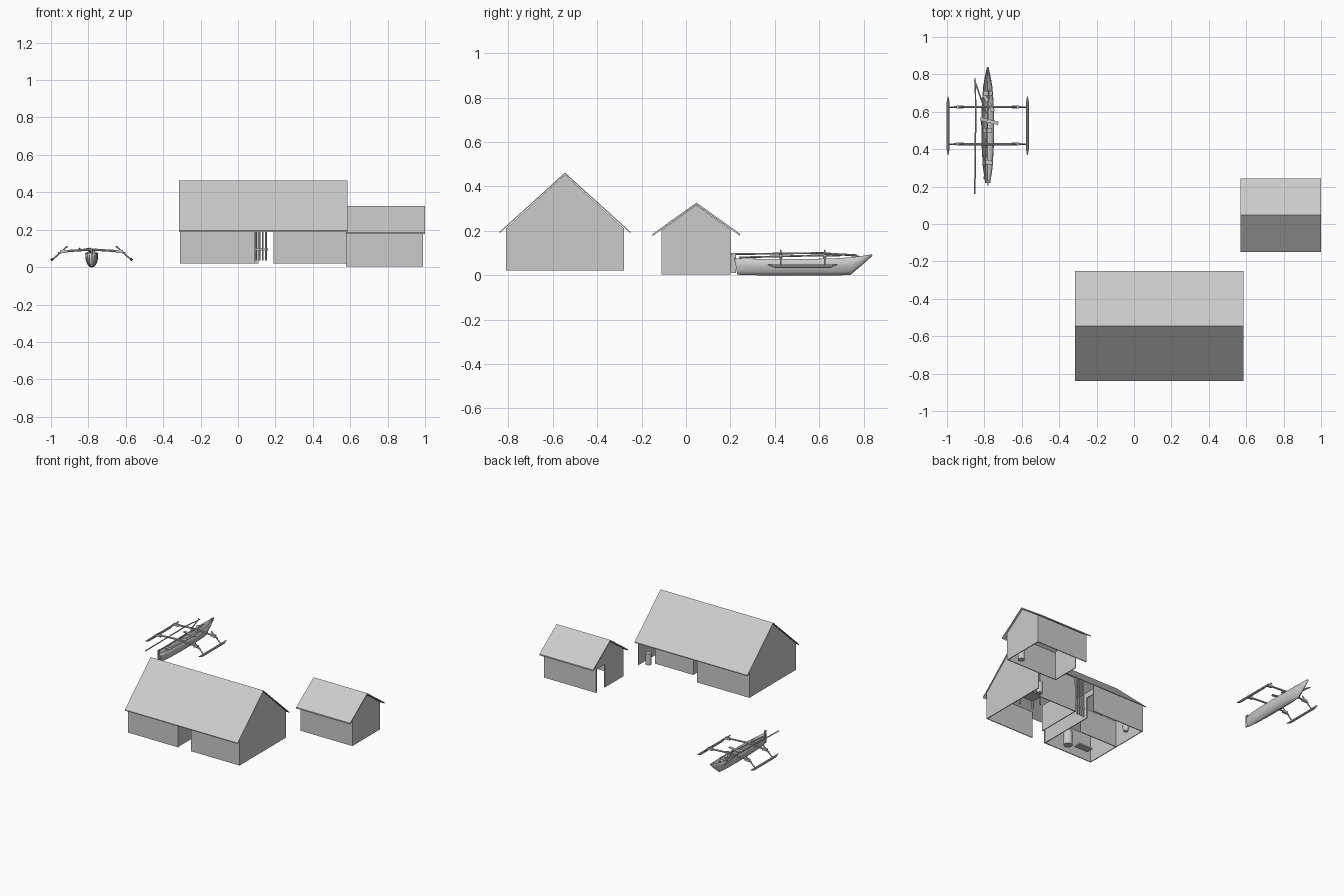
import bpy, bmesh, math
from mathutils import Vector

if "Cube" in bpy.data.objects:
    bpy.data.objects.remove(bpy.data.objects["Cube"])

def mesh_obj(name, verts, faces):
    me = bpy.data.meshes.new(name)
    me.from_pydata(verts, [], faces)
    bm = bmesh.new(); bm.from_mesh(me)
    bmesh.ops.recalc_face_normals(bm, faces=bm.faces)
    bm.to_mesh(me); bm.free()
    ob = bpy.data.objects.new(name, me)
    bpy.context.collection.objects.link(ob)
    return ob

def box(name, x0, x1, y0, y1, z0, z1):
    v = [(x, y, z) for x in (x0, x1) for y in (y0, y1) for z in (z0, z1)]
    return mesh_obj(name, v, [(0, 1, 3, 2), (4, 6, 7, 5), (0, 4, 5, 1), (2, 3, 7, 6), (0, 2, 6, 4), (1, 5, 7, 3)])

def extrude_x(name, prof, x0, x1):
    """Extrude a (y, z) outline along x."""
    n = len(prof)
    v = [(x, y, z) for x in (x0, x1) for y, z in prof]
    f = [tuple(range(n)), tuple(range(n, 2 * n))]
    f += [(i, (i + 1) % n, n + (i + 1) % n, n + i) for i in range(n)]
    return mesh_obj(name, v, f)

def rod(name, a, b, r, r2=None, sides=8):
    a, b = Vector(a), Vector(b)
    bm = bmesh.new()
    bmesh.ops.create_cone(bm, cap_ends=True, segments=sides, radius1=r, radius2=r if r2 is None else r2, depth=(b - a).length)
    me = bpy.data.meshes.new(name); bm.to_mesh(me); bm.free()
    ob = bpy.data.objects.new(name, me)
    bpy.context.collection.objects.link(ob)
    ob.location = (a + b) / 2
    ob.rotation_euler = (b - a).to_track_quat('Z', 'Y').to_euler()
    return ob

def roof(name, x0, x1, ym, half, ze, zr, t):
    prof = [(ym - half, ze), (ym, zr), (ym + half, ze), (ym + half, ze - t), (ym, zr - t), (ym - half, ze - t)]
    return extrude_x(name, prof, x0, x1)

def gable(name, x0, x1, ya, yb, z0, zw, zr):
    m = (ya + yb) / 2
    return extrude_x(name, [(ya, z0), (ya, zw), (m, zr), (yb, zw), (yb, z0)], x0, x1)

T = 0.006
# Large house shell
roof("large_roof", -0.315, 0.585, -0.545, 0.295, 0.195, 0.462, 0.006)
gable("large_left_gable", -0.31, -0.31 + T, -0.81, -0.28, 0.02, 0.21, 0.453)
gable("large_right_gable", 0.58 - T, 0.58, -0.81, -0.28, 0.02, 0.21, 0.453)
for n, x0, x1 in (("left", -0.31, 0.09), ("right", 0.19, 0.58)):
    box("large_front_wall_" + n, x0, x1, -0.81, -0.81 + T, 0.02, 0.212)
box("large_back_wall", -0.31, 0.11, -0.28 - T, -0.28, 0.02, 0.212)
box("porch_wall", 0.2, 0.5, -0.36 - T, -0.36, 0.02, 0.27)

# Inside walls
box("corridor_wall_left", 0.08, 0.086, -0.81, -0.38, 0.02, 0.21)
box("corridor_lintel", 0.08, 0.086, -0.38, -0.28, 0.17, 0.21)
box("corridor_wall_right", 0.194, 0.2, -0.7, -0.36, 0.02, 0.21)
box("room_divider", -0.31, 0.0, -0.55, -0.544, 0.02, 0.21)

# Slatted screen in the corridor
for i in range(4):
    x = 0.096 + i * 0.018
    rod("screen_slat", (x, -0.4, 0.035), (x, -0.4, 0.3), 0.005)
box("screen_rail", 0.086, 0.16, -0.403, -0.397, 0.09, 0.1)

# Furniture
rod("porch_barrel", (0.53, -0.33, 0.02), (0.53, -0.33, 0.1), 0.02, sides=16)
rod("store_barrel", (-0.05, -0.73, 0.02), (-0.05, -0.73, 0.12), 0.03, sides=16)
rod("cooking_pot", (-0.235, -0.363, 0.03), (-0.235, -0.363, 0.07), 0.015, 0.025, 16)
box("bench", -0.24, -0.13, -0.76, -0.71, 0.05, 0.06)
box("table_top", 0.42, 0.55, -0.53, -0.43, 0.085, 0.095)
for x in (0.43, 0.54):
    for y in (-0.52, -0.44):
        rod("table_leg", (x, y, 0.02), (x, y, 0.085), 0.005)

# Small house, doorway in the left gable
roof("small_roof", 0.57, 1.0, 0.047, 0.197, 0.186, 0.327, 0.009)
gable("small_right_gable", 0.99 - T, 0.99, -0.11, 0.203, 0.003, 0.203, 0.316)
extrude_x("small_left_gable", [(-0.11, 0.003), (-0.11, 0.203), (0.047, 0.316), (0.203, 0.203), (0.203, 0.003),
                              (0.193, 0.003), (0.193, 0.17), (0.1, 0.17), (0.1, 0.003)], 0.577, 0.577 + T)
box("small_front_wall", 0.577, 0.99, -0.11, -0.11 + T, 0.003, 0.204)
box("small_back_wall", 0.577, 0.99, 0.203 - T, 0.203, 0.003, 0.204)
rod("small_barrel", (0.92, -0.05, 0.003), (0.92, -0.05, 0.075), 0.022, sides=16)

# Boat hull, lofted from U-shaped sections
CX = -0.782
stations = [(0.232, 0.012, 0.004, 0.076), (0.3, 0.024, 0.002, 0.074), (0.42, 0.031, 0.0, 0.073), (0.55, 0.033, 0.0, 0.073),
            (0.66, 0.029, 0.0, 0.075), (0.74, 0.022, 0.003, 0.08), (0.79, 0.013, 0.045, 0.086), (0.838, 0.003, 0.088, 0.094)]
N = 9
verts = []
for y, w, zb, zt in stations:
    for k in range(N):
        a = math.pi * k / (N - 1)
        rake = 0.012 if y < 0.25 else 0
        z = zt - (zt - zb) * math.sin(a) ** 0.8
        verts.append((CX - w * math.cos(a), y - rake * (z - zb) / (zt - zb), z))
faces = [(i * N + k, i * N + k + 1, (i + 1) * N + k + 1, (i + 1) * N + k)
         for i in range(len(stations) - 1) for k in range(N - 1)]
faces.append(tuple(range(N)))
hull = mesh_obj("hull", verts, faces)
m = hull.modifiers.new("thickness", 'SOLIDIFY'); m.thickness = 0.004; m.offset = 0
bpy.context.view_layer.objects.active = hull
hull.select_set(True)
bpy.ops.object.shade_smooth_by_angle(angle=math.radians(40))
# Rudder, thwarts and loose planks
box("rudder", CX - 0.003, CX + 0.003, 0.205, 0.226, 0.01, 0.1)
for y in (0.33, 0.5, 0.7):
    box("thwart", CX - 0.024, CX + 0.024, y - 0.012, y + 0.012, 0.062, 0.067)
for n, dx, y, a in (("plank", 0.008, 0.55, -14), ("paddle", 0.005, 0.645, -60)):
    ob = box(n, -0.05, 0.05, -0.009, 0.009, -0.003, 0.003)
    ob.location = (CX + dx, y, 0.088); ob.rotation_euler = (0, 0, math.radians(a))

# Outriggers
for s in (-1, 1):
    fx = CX + s * 0.212
    rod("float", (fx, 0.4, 0.041), (fx, 0.65, 0.041), 0.008)
    rod("float_tip_rear", (fx, 0.4, 0.041), (fx, 0.368, 0.048), 0.008, 0.002)
    rod("float_tip_front", (fx, 0.65, 0.041), (fx, 0.682, 0.048), 0.008, 0.002)
    for y in (0.427, 0.625):
        rod("cross_beam", (CX, y, 0.094), (CX + s * 0.13, y, 0.086), 0.006)
        rod("beam_end", (CX + s * 0.13, y, 0.086), (CX + s * 0.18, y, 0.075), 0.005)
        rod("float_arm", (fx, y, 0.038), (CX + s * 0.13, y, 0.112), 0.004)
        box("lashing", CX + s * 0.148 - 0.018, CX + s * 0.148 + 0.018, y - 0.008, y + 0.008, 0.076, 0.092)

# Spars lying along the beams
rod("mast", (-0.851, 0.16, 0.094), (-0.846, 0.62, 0.1), 0.004)
rod("mast_top", (-0.846, 0.62, 0.1), (-0.85, 0.78, 0.085), 0.004, 0.003)
rod("boom", (-0.853, 0.77, 0.09), (-0.79, 0.59, 0.1), 0.004)
rod("pole", (-0.8, 0.24, 0.08), (-0.775, 0.72, 0.092), 0.004)
